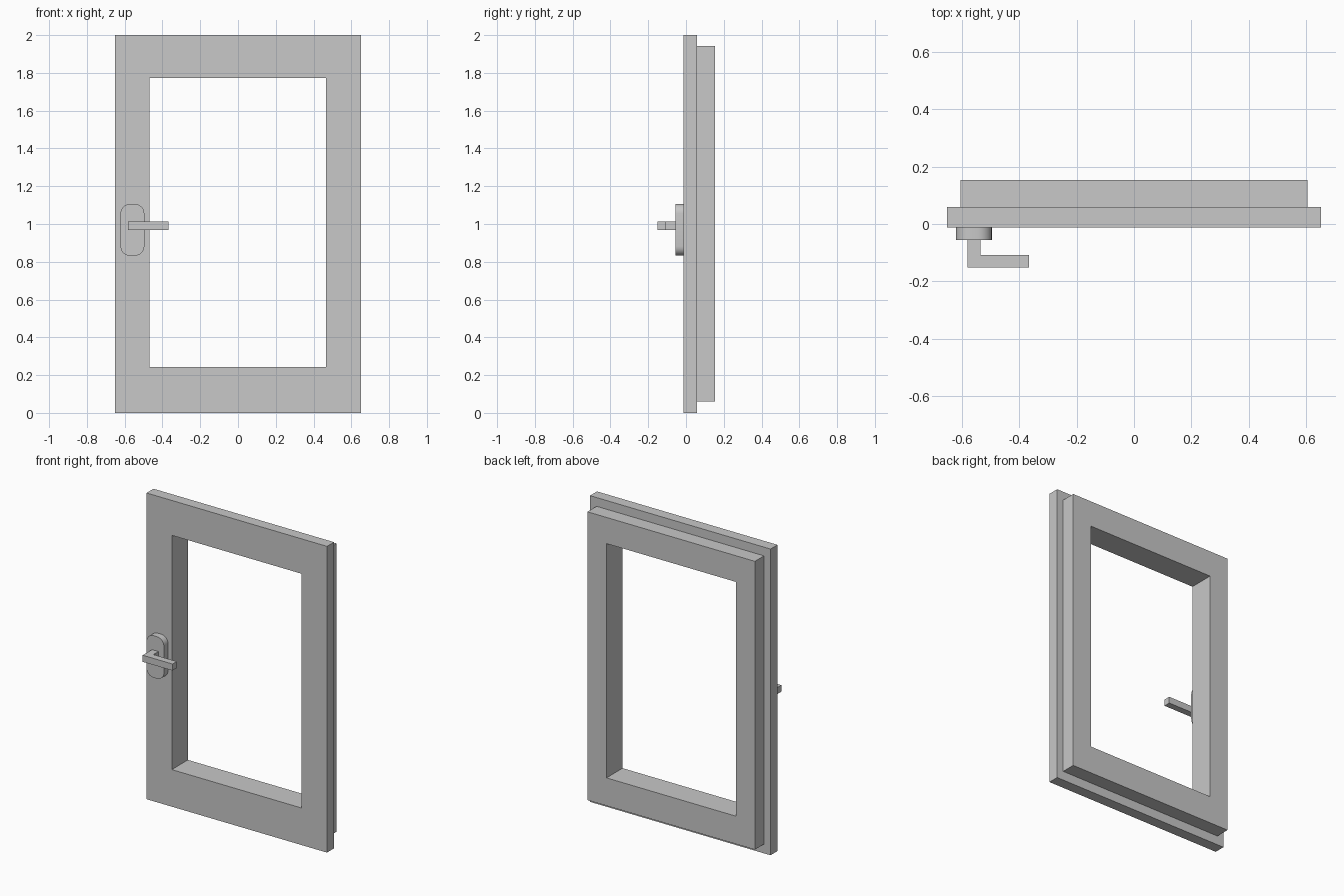
import bpy, bmesh, math

cube = bpy.data.objects.get("Cube")
if cube:
    bpy.data.objects.remove(cube, do_unlink=True)

grey = bpy.data.materials.new("light_grey")
grey.use_nodes = True
colour = (0.58, 0.58, 0.58, 1)
grey.diffuse_color = colour
grey.node_tree.nodes["Principled BSDF"].inputs["Base Color"].default_value = colour


def finish(name, bm):
    bmesh.ops.recalc_face_normals(bm, faces=bm.faces)
    mesh = bpy.data.meshes.new(name)
    bm.to_mesh(mesh)
    bm.free()
    mesh.materials.append(grey)
    obj = bpy.data.objects.new(name, mesh)
    bpy.context.collection.objects.link(obj)
    return obj


def prism(name, points, offset):
    """Extrude a flat outline along an offset vector."""
    bm = bmesh.new()
    face = bm.faces.new([bm.verts.new(p) for p in points])
    extruded = bmesh.ops.extrude_face_region(bm, geom=[face], use_keep_orig=True)["geom"]
    moved = [v for v in extruded if isinstance(v, bmesh.types.BMVert)]
    bmesh.ops.translate(bm, verts=moved, vec=offset)
    return finish(name, bm)


# Window frame: stepped section carried round the four corners
opening = (-0.469, 0.467, 0.242, 1.772)
flange = (-0.652, 0.652, 0, 2)
sash = (-0.605, 0.605, 0.06, 1.943)
front, step, back = -0.013, 0.059, 0.153
section = [(opening, front), (flange, front), (flange, step),
           (sash, step), (sash, back), (opening, back)]
bm = bmesh.new()
rings = [[bm.verts.new((x, y, z)) for x, z in ((l, b), (r, b), (r, t), (l, t))]
         for (l, r, b, t), y in section]
for i, ring in enumerate(rings):
    following = rings[(i + 1) % len(rings)]
    for k in range(4):
        n = (k + 1) % 4
        bm.faces.new((ring[k], ring[n], following[n], following[k]))
finish("window_frame", bm)

# Handle backplate with rounded corners
cx, cz, half_w, half_h, radius, steps = -0.559, 0.969, 0.063, 0.137, 0.05, 6
outline = []
for quarter, (sx, sz) in enumerate(((1, 1), (-1, 1), (-1, -1), (1, -1))):
    for s in range(steps + 1):
        a = (quarter + s / steps) * math.pi / 2
        outline.append((cx + sx * (half_w - radius) + radius * math.cos(a), front,
                        cz + sz * (half_h - radius) + radius * math.sin(a)))
plate = prism("handle_backplate", outline, (0, -0.043, 0))
bpy.context.view_layer.objects.active = plate
plate.select_set(True)
bpy.ops.object.shade_smooth_by_angle(angle=math.radians(30))
plate.select_set(False)

# Bent lever: stem and grip in one profile
lever = [(-0.582, -0.05), (-0.582, -0.152), (-0.367, -0.152),
         (-0.367, -0.108), (-0.536, -0.108), (-0.536, -0.05)]
prism("handle_lever", [(x, y, 0.969) for x, y in lever], (0, 0, 0.043))
